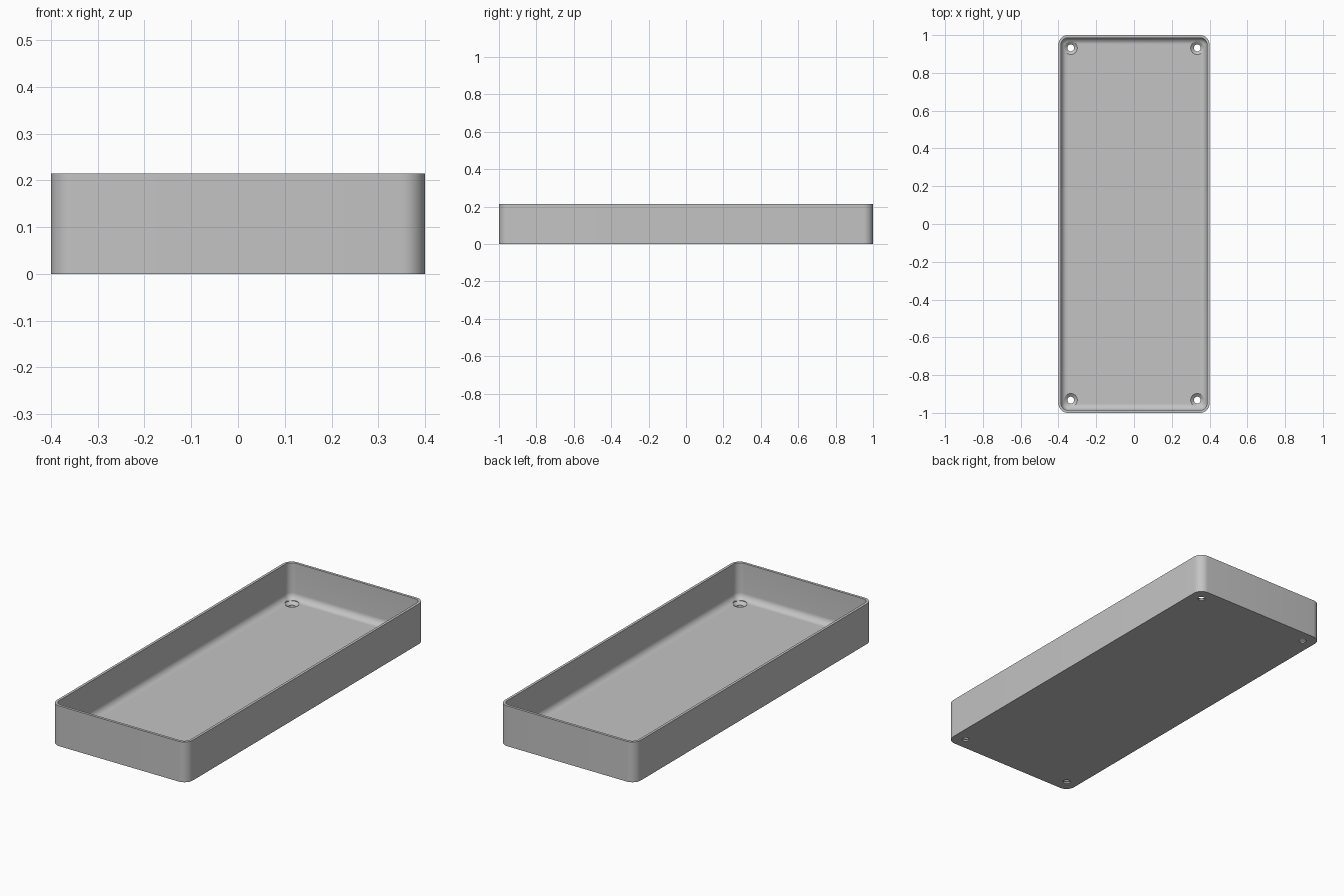
import bpy, bmesh
from math import sin, cos, pi, radians

cube = bpy.data.objects.get("Cube")
if cube:
    bpy.data.objects.remove(cube, do_unlink=True)

HALF_X, HALF_Y, HEIGHT = 0.4, 1.0, 0.214
CORNER, WALL, FLOOR, FILLET = 0.05, 0.014, 0.022, 0.034
STEPS = 10

grey = bpy.data.materials.new("plain grey")
grey.use_nodes = True
colour = (0.55, 0.55, 0.55, 1)
grey.diffuse_color = colour
grey.node_tree.nodes["Principled BSDF"].inputs["Base Color"].default_value = colour


def rounded_loop(bm, inset, z):
    """Ring of vertices around a rounded rectangle."""
    r = max(CORNER - inset, 0.002)
    cx, cy = HALF_X - inset - r, HALF_Y - inset - r
    ring = []
    for i, (sx, sy) in enumerate([(1, 1), (-1, 1), (-1, -1), (1, -1)]):
        for k in range(STEPS + 1):
            a = (i + k / STEPS) * pi / 2
            ring.append(bm.verts.new((sx * cx + r * cos(a), sy * cy + r * sin(a), z)))
    return ring


def finish(name, bm):
    bmesh.ops.recalc_face_normals(bm, faces=bm.faces)
    mesh = bpy.data.meshes.new(name)
    bm.to_mesh(mesh)
    bm.free()
    mesh.materials.append(grey)
    obj = bpy.data.objects.new(name, mesh)
    bpy.context.collection.objects.link(obj)
    return obj


def bridge(bm, rings):
    for a, b in zip(rings, rings[1:]):
        n = len(a)
        for i in range(n):
            j = (i + 1) % n
            bm.faces.new((a[i], a[j], b[j], b[i]))
    bm.faces.new(rings[0])
    bm.faces.new(rings[-1])


# Tray: outer wall, rim, inner wall, and a fillet running into the floor
profile = [(0, 0), (0, HEIGHT), (WALL, HEIGHT)]
for k in range(9):
    a = k / 8 * pi / 2
    profile.append((WALL + FILLET * (1 - cos(a)), FLOOR + FILLET * (1 - sin(a))))
bm = bmesh.new()
bridge(bm, [rounded_loop(bm, inset, z) for inset, z in profile])
tray = finish("tray", bm)

# Countersunk screw holes in the four corners
hole_profile = [(0.018, -0.02), (0.018, 0.008), (0.035, FLOOR), (0.035, 0.06)]
bm = bmesh.new()
for sx in (-1, 1):
    for sy in (-1, 1):
        rings = []
        for r, z in hole_profile:
            rings.append([bm.verts.new((sx * 0.335 + r * cos(k * pi / 16),
                                        sy * 0.932 + r * sin(k * pi / 16), z))
                          for k in range(32)])
        bridge(bm, rings)
cutter = finish("screw_hole_cutter", bm)

cut = tray.modifiers.new("screw holes", 'BOOLEAN')
cut.operation = 'DIFFERENCE'
cut.solver = 'EXACT'
cut.object = cutter
bpy.context.view_layer.objects.active = tray
tray.select_set(True)
bpy.ops.object.modifier_apply(modifier=cut.name)
bpy.data.objects.remove(cutter, do_unlink=True)

# Smooth corners and fillet, crisp rim and holes
bpy.ops.object.select_all(action='DESELECT')
tray.select_set(True)
bpy.ops.object.shade_smooth_by_angle(angle=radians(30))
